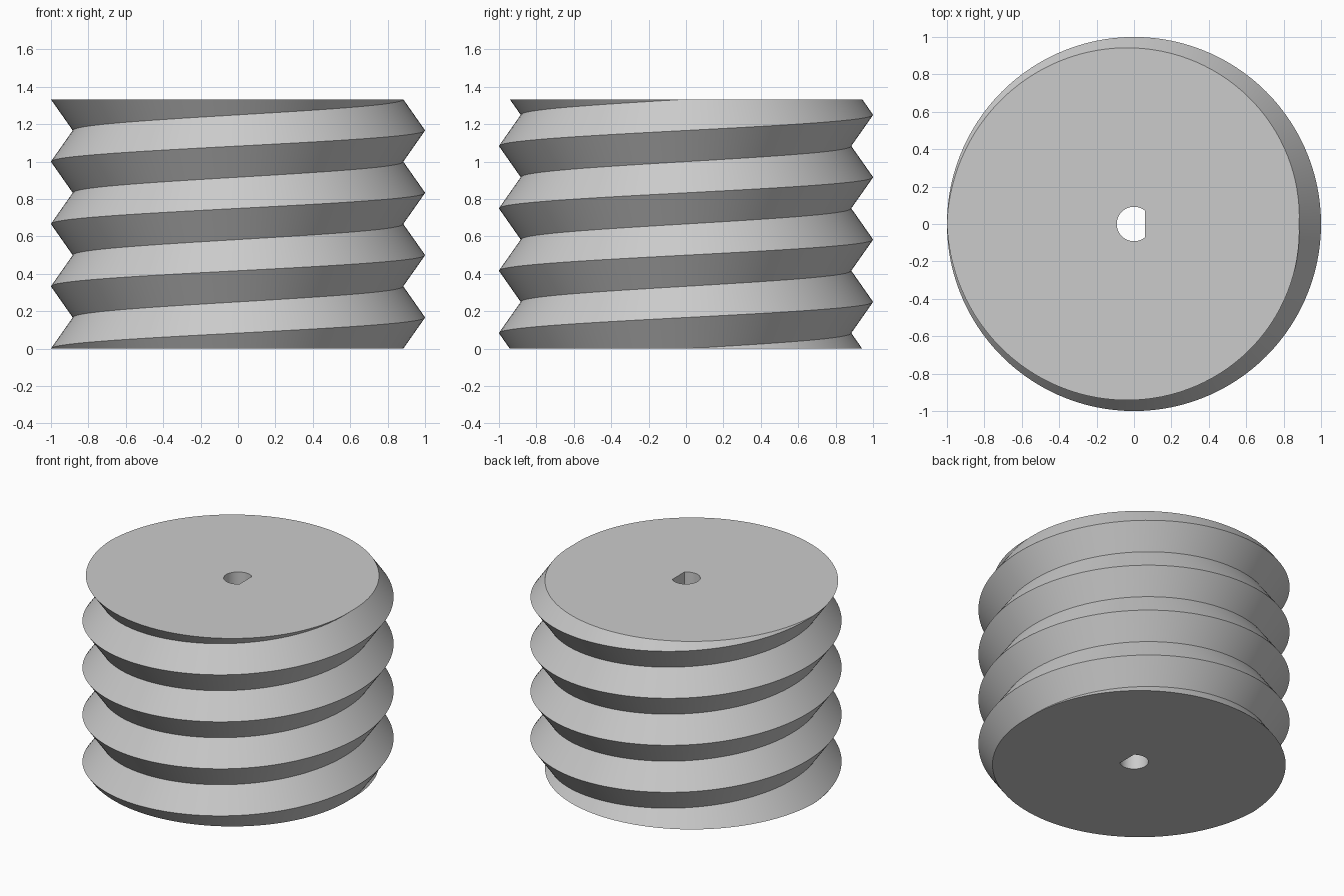
import bpy, bmesh, math
from mathutils import Vector

cube = bpy.data.objects.get("Cube")
if cube:
    bpy.data.objects.remove(cube, do_unlink=True)

PITCH = 1 / 3
HEIGHT = 4 * PITCH
CREST, ROOT = 1.0, 0.883
STEPS = 120
HOLE_R, HOLE_FLAT = 0.092, 0.06

grey = bpy.data.materials.new("plain_grey")
grey.use_nodes = True
colour = (0.6, 0.6, 0.6, 1)
grey.diffuse_color = colour
grey.node_tree.nodes["Principled BSDF"].inputs["Base Color"].default_value = colour

bm = bmesh.new()

# Zigzag thread profile, swept one turn while rising by one pitch
profile = [bm.verts.new((-(ROOT if k % 2 else CREST), 0, k * PITCH / 2))
           for k in range(-4, 11)]
edges = [bm.edges.new(pair) for pair in zip(profile, profile[1:])]
bmesh.ops.spin(bm, geom=profile + edges, cent=(0, 0, 0), axis=(0, 0, 1),
               dvec=(0, 0, PITCH / STEPS), angle=math.tau, steps=STEPS)
bmesh.ops.remove_doubles(bm, verts=bm.verts[:], dist=1e-4)

# Trim the thread flat at both ends
for z, side in ((0, -1), (HEIGHT, 1)):
    bmesh.ops.bisect_plane(bm, geom=bm.verts[:] + bm.edges[:] + bm.faces[:],
                           dist=1e-5, plane_co=(0, 0, z),
                           plane_no=(0, 0, side), clear_outer=True)

# D-shaped shaft hole: an arc closed by a flat on the +x side
start = math.acos(HOLE_FLAT / HOLE_R)
sweep = math.tau - 2 * start
arc = [start + sweep * i / 40 for i in range(41)]
rings = [[bm.verts.new((HOLE_R * math.cos(a), HOLE_R * math.sin(a), z)) for a in arc]
         for z in (0, HEIGHT)]
low, high = rings
for i in range(len(arc)):
    bm.faces.new((low[i - 1], high[i - 1], high[i], low[i]))

# End caps between the thread outline and the hole
for z in (0, HEIGHT):
    rim = [e for e in bm.edges if e.is_boundary
           and all(abs(v.co.z - z) < 1e-4 for v in e.verts)]
    bmesh.ops.triangle_fill(bm, edges=rim, use_beauty=True,
                            use_dissolve=False, normal=Vector((0, 0, 1)))
bmesh.ops.recalc_face_normals(bm, faces=bm.faces[:])

mesh = bpy.data.meshes.new("worm_screw")
bm.to_mesh(mesh)
bm.free()
mesh.materials.append(grey)
screw = bpy.data.objects.new("worm_screw", mesh)
bpy.context.collection.objects.link(screw)

# Smooth flanks, sharp crests and rims
bpy.ops.object.select_all(action="DESELECT")
screw.select_set(True)
bpy.context.view_layer.objects.active = screw
bpy.ops.object.shade_smooth_by_angle(angle=math.radians(25))
